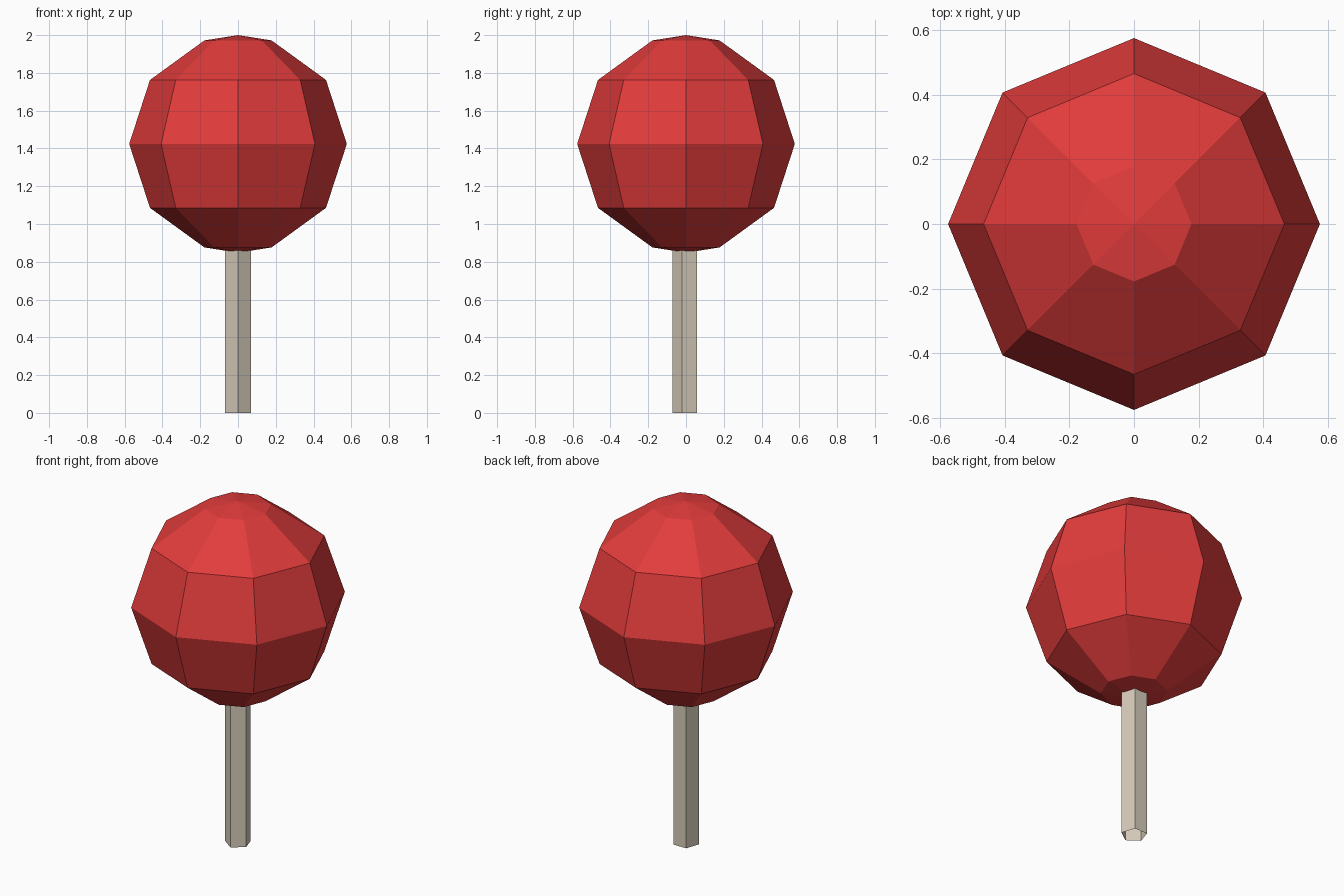
import bpy
import bmesh
from math import sin, cos, pi, radians

cube = bpy.data.objects.get("Cube")
if cube:
    bpy.data.objects.remove(cube, do_unlink=True)


def material(name, rgb):
    mat = bpy.data.materials.new(name)
    mat.use_nodes = True
    mat.diffuse_color = (*rgb, 1)
    mat.node_tree.nodes["Principled BSDF"].inputs["Base Color"].default_value = (*rgb, 1)
    return mat


def lathe(name, profile, sides, start, mat):
    """Flat-shaded solid of revolution; a radius of 0 makes a pole."""
    bm = bmesh.new()
    rings = []
    for r, z in profile:
        if r == 0:
            rings.append([bm.verts.new((0, 0, z))] * sides)
        else:
            angles = [start + 2 * pi * i / sides for i in range(sides)]
            rings.append([bm.verts.new((r * cos(a), r * sin(a), z)) for a in angles])
    for low, high in zip(rings, rings[1:]):
        for i in range(sides):
            j = (i + 1) % sides
            corners = [low[i], low[j], high[j], high[i]]
            bm.faces.new(list(dict.fromkeys(corners)))
    mesh = bpy.data.meshes.new(name)
    bm.to_mesh(mesh)
    bm.free()
    mesh.materials.append(mat)
    obj = bpy.data.objects.new(name, mesh)
    bpy.context.collection.objects.link(obj)
    return obj


red = material("candy red", (0.76, 0.044, 0.044))
cream = material("stick cream", (0.67, 0.60, 0.49))

# Faceted candy ball: eight sides, five rings and two poles
radius = 0.576
centre = 2 - radius
ball_profile = [(0, centre - radius)]
for angle in (162, 126, 90, 54, 18):
    a = radians(angle)
    ball_profile.append((radius * sin(a), centre + radius * cos(a)))
ball_profile.append((0, 2))
lathe("candy_ball", ball_profile, 8, 0, red)

# Five-sided hollow stick, open at the bottom, with one edge to the front
lathe("stick", [(0.071, 0), (0.071, 0.95)], 5, -pi / 2, cream)
